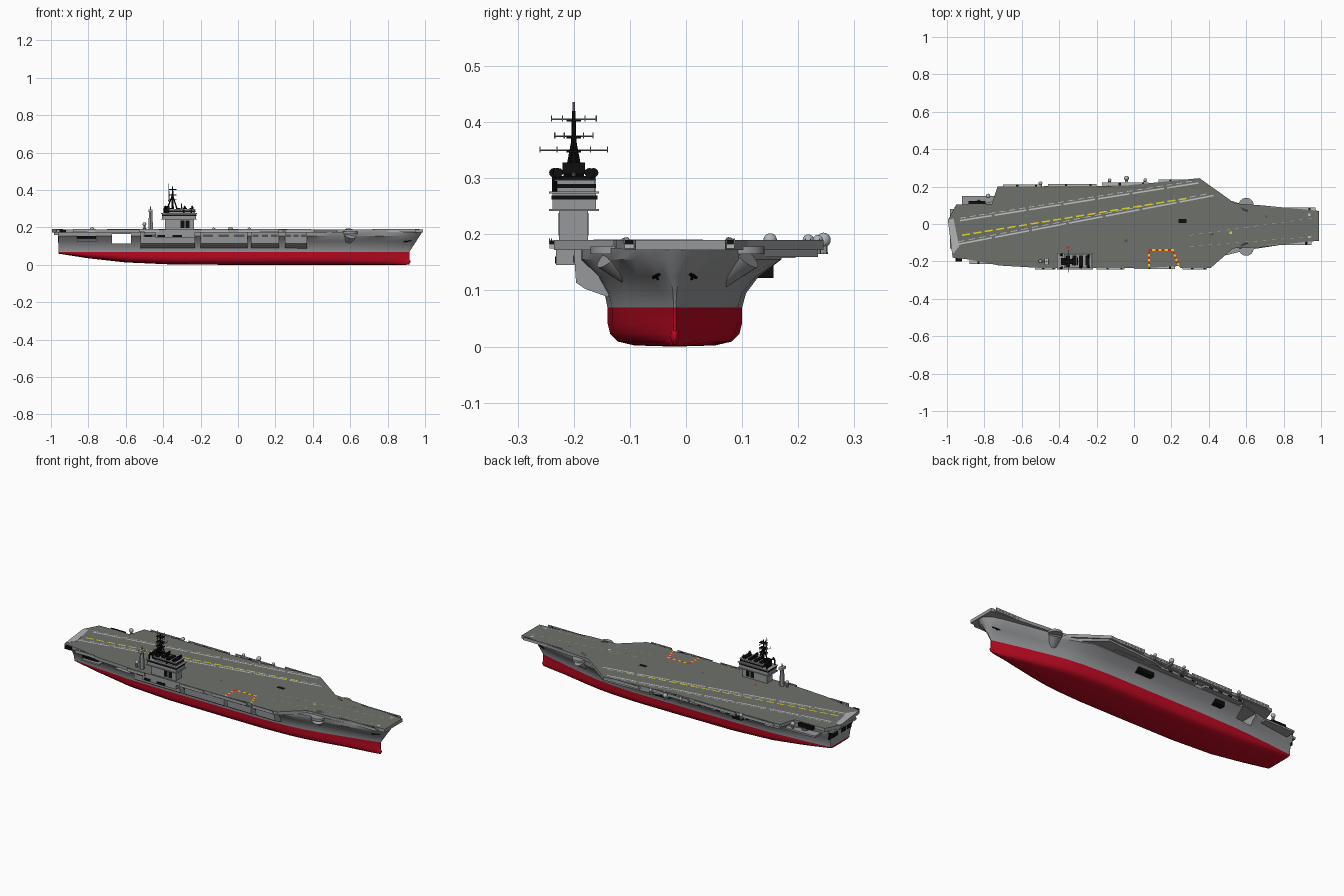
import bpy, bmesh, math
from mathutils import Vector

if "Cube" in bpy.data.objects:
    bpy.data.objects.remove(bpy.data.objects["Cube"])


def material(name, *rgb):
    m = bpy.data.materials.new(name)
    m.use_nodes = True
    m.diffuse_color = (*rgb, 1)
    m.node_tree.nodes["Principled BSDF"].inputs["Base Color"].default_value = (*rgb, 1)
    return m


GREY = material("hull grey", .31, .315, .325)
RED = material("bottom red", .52, .003, .016)
DECK = material("deck grey green", .155, .165, .145)
LIGHT = material("light grey", .45, .46, .47)
DARK = material("dark grey", .09, .09, .095)
BLACK = material("black", .004, .004, .004)
WHITE = material("line white", .55, .55, .56)
YELLOW = material("line yellow", .8, .7, .01)
MARK = material("marking red", .8, .01, .01)
MID = -.02      # hull centreline
TOP = .19       # flight deck height


def finish(name, bm, *mats):
    bmesh.ops.recalc_face_normals(bm, faces=bm.faces)
    mesh = bpy.data.meshes.new(name)
    bm.to_mesh(mesh)
    bm.free()
    for m in mats:
        mesh.materials.append(m)
    ob = bpy.data.objects.new(name, mesh)
    bpy.context.collection.objects.link(ob)
    return ob


def smooth(ob):
    bpy.ops.object.select_all(action='DESELECT')
    ob.select_set(True)
    bpy.context.view_layer.objects.active = ob
    bpy.ops.object.shade_smooth_by_angle(angle=math.radians(40))


def extrude(name, pts, h0, h1, axis, *mats):
    """Extrude a closed outline along an axis."""
    place = {'x': lambda a, b, h: (h, a, b), 'z': lambda a, b, h: (a, b, h)}[axis]
    bm = bmesh.new()
    lo, hi = [[bm.verts.new(place(a, b, h)) for a, b in pts] for h in (h0, h1)]
    bm.faces.new(lo)
    bm.faces.new(hi)
    for i in range(len(pts)):
        j = (i + 1) % len(pts)
        bm.faces.new((lo[i], lo[j], hi[j], hi[i]))
    return finish(name, bm, *mats)


def box(name, x0, x1, y0, y1, z0, z1, mat):
    return extrude(name, [(x0, y0), (x1, y0), (x1, y1), (x0, y1)], z0, z1, 'z', mat)


def rod(name, p, q, r0, r1, mat, sides=8):
    p, q = Vector(p), Vector(q)
    bm = bmesh.new()
    bmesh.ops.create_cone(bm, cap_ends=True, segments=sides, radius1=r0,
                          radius2=r1, depth=(q - p).length)
    ob = finish(name, bm, mat)
    ob.location = (p + q) / 2
    ob.rotation_euler = (q - p).to_track_quat('Z', 'Y').to_euler()
    if sides > 8:
        smooth(ob)
    return ob


def ball(name, loc, r, mat, scale=(1, 1, 1)):
    bm = bmesh.new()
    bmesh.ops.create_uvsphere(bm, u_segments=16, v_segments=10, radius=r)
    ob = finish(name, bm, mat)
    ob.location, ob.scale = loc, scale
    smooth(ob)


def stripe(name, p, q, width, mat, count=1, fill=.55):
    """Painted line, optionally broken into dashes."""
    p, q = Vector((*p, TOP + .0014)), Vector((*q, TOP + .0014))
    d = q - p
    side = Vector((-d.y, d.x, 0)).normalized() * width / 2
    bm = bmesh.new()
    for i in range(count):
        a = p + d * i / count
        b = a + d / count * (fill if count > 1 else 1)
        bm.faces.new([bm.verts.new(v) for v in (a - side, b - side, b + side, a + side)])
    return finish(name, bm, mat)


# Hull: x, keel height, waterline half beam, upper half beam right and left
stations = [(-.96, .06, .085, .13, .11), (-.8, .035, .10, .15, .13),
            (-.6, .013, .115, .165, .18), (-.35, .002, .12, .17, .19),
            (0, 0, .12, .17, .19), (.25, 0, .12, .17, .19), (.4, 0, .112, .165, .19),
            (.5, 0, .1, .145, .15), (.6, 0, .08, .12, .12), (.75, 0, .045, .095, .09),
            (.85, 0, .02, .07, .065), (.895, 0, .008, .048, .046), (.917, .003, .002, .014, .014)]


def half_section(k, w, u):
    d, f = .07 - k, u - w
    return [(u, .176), (u, .155), (w + f * .42, .125), (w + f * .1, .095), (w, .07),
            (w, k + d * .6), (w * .96, k + d * .33), (w * .85, k + d * .13), (w * .6, k + d * .03)]


bm = bmesh.new()
rings = []
for x, k, w, ur, ul in stations:
    left = [(MID + y, z) for y, z in half_section(k, w, ul)]
    right = [(MID - y, z) for y, z in half_section(k, w, ur)]
    rake = .065 * max(0, (x - .6) / .31) ** 2
    ring = left + [(MID, k)] + right[::-1]
    rings.append([bm.verts.new((x + rake * max(0, (z - .07) / .106), y, z)) for y, z in ring])
n = len(rings[0])
for a, b in zip(rings, rings[1:]):
    for i in range(n):
        j = (i + 1) % n
        face = bm.faces.new((a[i], a[j], b[j], b[i]))
        face.material_index = 1 if 4 <= i < n - 5 else 0
for ring in (rings[0], rings[-1]):
    for i in range(n // 2):
        quad = [ring[i], ring[i + 1], ring[n - 2 - i], ring[n - 1 - i]]
        face = bm.faces.new(list(dict.fromkeys(quad)))
        face.material_index = 1 if i >= 4 else 0
hull = finish("hull", bm, GREY, RED)

# Hangar opening cut straight through
cutter = box("hangar_cutter", -.674, -.572, -.4, .4, .113, .166, GREY)
cut = hull.modifiers.new("hangar opening", 'BOOLEAN')
cut.operation, cut.object, cut.solver = 'DIFFERENCE', cutter, 'EXACT'
smooth(hull)
bpy.ops.object.modifier_apply(modifier=cut.name)
bpy.data.objects.remove(cutter)
ball("bow_bulb", (.9, MID, .018), .012, RED, (1.9, .65, 1.3))

# Flight deck with light edges
outline = [(.99, .07), (.99, -.09), (.92, -.095), (.68, -.125), (.53, -.13), (.41, -.235),
           (.25, -.235), (.24, -.225), (.06, -.235), (-.5, -.235), (-.72, -.222),
           (-.88, -.19), (-.97, -.18), (-.995, .02), (-.95, .105), (-.76, .107),
           (-.73, .2), (-.05, .205), (.1, .22), (.35, .245), (.54, .11), (.68, .1)]
deck = extrude("flight_deck", outline, .172, TOP, 'z', GREY, DECK)
for f in deck.data.polygons:
    f.material_index = 1 if f.normal.z > .9 else 0
extrude("stern_round_down", [(-.994, .02), (-.965, .03), (-.935, -.12), (-.972, -.165)],
        TOP, TOP + .001, 'z', LIGHT)
extrude("angled_deck_support", [(.5, .12), (.36, .235), (.05, .215), (-.1, .17)], .16, .173, 'z', GREY)

# Landing area and launch lines
stripe("landing_centre_line", (-.92, -.06), (.3, .14), .008, YELLOW, 20, .7)
for name, a, b in (("landing_left", (-.93, .018), (.36, .222)),
                   ("landing_right", (-.94, -.108), (.44, .155))):
    stripe(name + "_edge", a, b, .008, WHITE, 7, .92)
    stripe(name + "_dashes", (a[0], a[1] + .013), (b[0] - .03, b[1] + .01), .004, WHITE, 24, .6)
for y0, y1 in ((-.06, .035), (-.12, -.065)):
    stripe("launch_track", (.3, y0), (.98, y1), .0025, LIGHT, 14, .4)

# Lift outline in alternating red and yellow
for name, a, b, count in (("lift_line_inner", (.08, -.14), (.215, -.14), 4),
                          ("lift_line_aft", (.08, -.148), (.08, -.228), 3),
                          ("lift_line_fore", (.212, -.15), (.238, -.222), 3)):
    stripe(name, a, b, .011, MARK, count, .5)
    step = (Vector(b) - Vector(a)) * .5 / count
    stripe(name + "_gaps", Vector(a) + step, Vector(b) + step, .011, YELLOW, count, .5)
stripe("blast_panel", (.238, .016), (.282, .016), .022, BLACK)
for x, y, mat in ((.41, -.055, DARK), (.51, -.047, YELLOW), (-.05, -.09, DARK), (.7, .04, DARK),
                  (-.36, -.125, MARK), (.93, .05, WHITE), (.93, -.07, WHITE)):
    stripe("deck_hatch", (x, y), (x + .014, y), .012, mat)

# Catwalks along the deck edges
for x0, x1, y0, y1 in ((-.7, -.5, .198, .211), (-.46, -.2, .2, .213), (-.17, .08, .205, .222),
                       (.13, .3, .22, .238), (-.53, -.42, -.243, -.232), (-.2, -.05, -.243, -.23),
                       (0, .22, -.24, -.22), (.26, .39, -.243, -.23), (-.88, -.76, -.213, -.18),
                       (.72, .97, .07, .086), (.72, .95, -.11, -.09)):
    box("catwalk", x0, x1, y0, y1, .175, .183, LIGHT)
    outer = y0 if y0 < 0 else y1
    box("catwalk_rail", x0, x1, outer - .001, outer + .001, .183, .193, GREY)
    for i in range(4):
        x = x0 + (x1 - x0) * (i + .4) / 4
        box("catwalk_locker", x, x + .012, y0 + .001, y1 - .001, .183, .189, BLACK if i % 2 else LIGHT)

# Right side sponsons with dark bays
bulge = [(-.138, .088), (-.18, .103), (-.196, .114), (-.2, .172), (-.14, .172)]
for x0, x1 in ((-.52, -.23), (-.2, .05), (.07, .22), (.25, .37)):
    extrude("right_sponson", bulge, x0, x1, 'x', GREY)
    for i in range(3):
        a = x0 + (x1 - x0) * (i + .15) / 3
        box("side_bay", a, a + (x1 - x0) * .22, -.201, -.196, .15, .162, DARK)
box("island_sponson", -.44, -.23, -.232, -.19, .145, .173, GREY)
for x0, x1 in ((-.5, -.46), (-.43, -.39), (-.35, -.3)):
    y = -.202 if x0 < -.45 else -.2335
    box("open_bay", x0, x1, y, y + .005, .148, .161, BLACK)
box("right_stern_gallery", -.86, -.75, -.185, -.15, .125, .133, GREY)
box("right_stern_bay", -.86, -.76, -.18, -.155, .14, .154, BLACK)
box("right_stern_launcher", -.955, -.92, -.2, -.176, .172, .188, BLACK)

# Left side sponsons
for x0, x1 in ((-.55, -.3), (-.25, .05), (.1, .28)):
    box("left_gallery", x0, x1, .16, .195, .158, .174, GREY)
    for i in range(4):
        a = x0 + (x1 - x0) * (i + .2) / 4
        box("left_bay", a, a + .025, .194, .1965, .161, .168, BLACK)
for x0, x1 in ((-.46, -.4), (.0, .1)):
    box("left_side_door", x0, x1, .11, .156, .122, .148, BLACK)

# Stern platform, launcher and transom openings
box("left_stern_platform", -.92, -.73, .06, .15, .145, .155, GREY)
rod("launcher_base", (-.83, .11, .155), (-.83, .11, .17), .018, .015, DARK, 16)
box("launcher", -.885, -.795, .095, .124, .168, .188, BLACK)
for y in (-.12, -.07, .005, .045):
    box("stern_opening", -.963, -.955, y, y + .036, .118, .156, BLACK)
box("stern_gallery", -.985, -.95, -.13, .08, .16, .173, GREY)

# Rounded bow sponsons and anchors
for s, y in ((1, .1), (-1, -.13)):
    rod("bow_sponson", (.58, y - s * .05, .115), (.6, y, .168), .02, .038, GREY, 24)
    rod("bow_sponson_top", (.6, y, .165), (.6, y, .178), .04, .04, GREY, 24)
for s in (-1, 1):
    rod("anchor_shank", (.915, MID + s * .032, .14), (.9, MID + s * .03, .12), .003, .003, BLACK)
    rod("anchor_fluke", (.93, MID + s * .026, .13), (.885, MID + s * .038, .123), .003, .003, BLACK)

# Domes on the deck edge
for x, y, r in ((-.04, .245, .013), (-.13, .235, .009), (.06, .235, .009),
                (-.5, .218, .01), (-.78, .15, .012), (-.5, -.2, .01)):
    z = .19 if y > 0 else .218
    rod("dome_stand", (x, y, .165), (x, y, z), r * .6, r * .5, GREY)
    box("dome_bracket", x - .008, x + .008, min(y, .19), y, .168, .176, GREY)
    ball("dome", (x, y, z), r, LIGHT)

# Island
box("island_base", -.39, -.235, -.226, -.175, TOP, .245, GREY)
box("island_bridge", -.405, -.225, -.238, -.16, .242, .275, GREY)
box("pilot_house", -.37, -.23, -.23, -.162, .275, .295, GREY)
box("island_roof", -.375, -.226, -.234, -.16, .295, .298, GREY)
for i in range(4):
    x = -.365 + i * .035
    box("roof_equipment", x, x + .022, -.229 + .006 * (i % 2), -.168, .298, .304, BLACK)
for z, x0, x1, y0, y1 in ((.262, -.407, -.223, -.24, -.158), (.283, -.372, -.228, -.232, -.16)):
    box("window_band", x0, x1, y0, y1, z, z + .007, BLACK)
for z in (.242, .273):
    box("bridge_walkway", -.412, -.218, -.244, -.155, z, z + .003, GREY)
for x in (-.308, -.28):
    for y in (-.2275, -.1755):
        box("island_panel", x, x + .022, y, y + .002, .198, .238, BLACK)
for x, y in ((-.395, -.235), (-.395, -.165), (-.25, -.228), (-.25, -.172), (-.29, -.23)):
    rod("director_stand", (x, y, .275), (x, y, .305), .004, .004, BLACK)
    rod("director_dish", (x, y, .306), (x + .01, y, .31), .004, .009, BLACK, 12)

# Main mast with yards and radars
rod("main_mast", (-.35, -.2, .295), (-.35, -.2, .42), .007, .003, BLACK)
rod("mast_tip", (-.37, -.2, .34), (-.37, -.2, .436), .003, .002, GREY)
for dx, dy in ((-.03, 0), (.025, -.014), (.025, .014)):
    rod("mast_leg", (-.35 + dx, -.2 + dy, .295), (-.35, -.2, .375), .004, .003, BLACK)
for z, half in ((.35, .06), (.375, .034), (.405, .04)):
    rod("yard", (-.35, -.2 - half, z), (-.35, -.2 + half, z), .0013, .0013, GREY)
    box("mast_platform", -.37, -.33, -.213, -.187, z - .004, z, BLACK)
    for i in range(-2, 3):
        y = -.2 + half * i / 2
        rod("yard_aerial", (-.35, y, z - .004), (-.35, y, z + .007), .001, .001, GREY, 6)
box("search_radar", -.305, -.3, -.22, -.18, .308, .328, BLACK)
rod("search_radar_post", (-.3, -.2, .295), (-.3, -.2, .31), .004, .004, DARK)
box("funnel", -.39, -.365, -.218, -.182, .275, .315, BLACK)

# Aft radar tower
rod("aft_tower", (-.467, -.2, TOP), (-.467, -.2, .285), .015, .01, GREY, 6)
rod("aft_tower_pole", (-.467, -.2, .285), (-.467, -.2, .315), .003, .002, GREY)
box("aft_radar", -.478, -.457, -.218, -.182, .283, .297, LIGHT)
